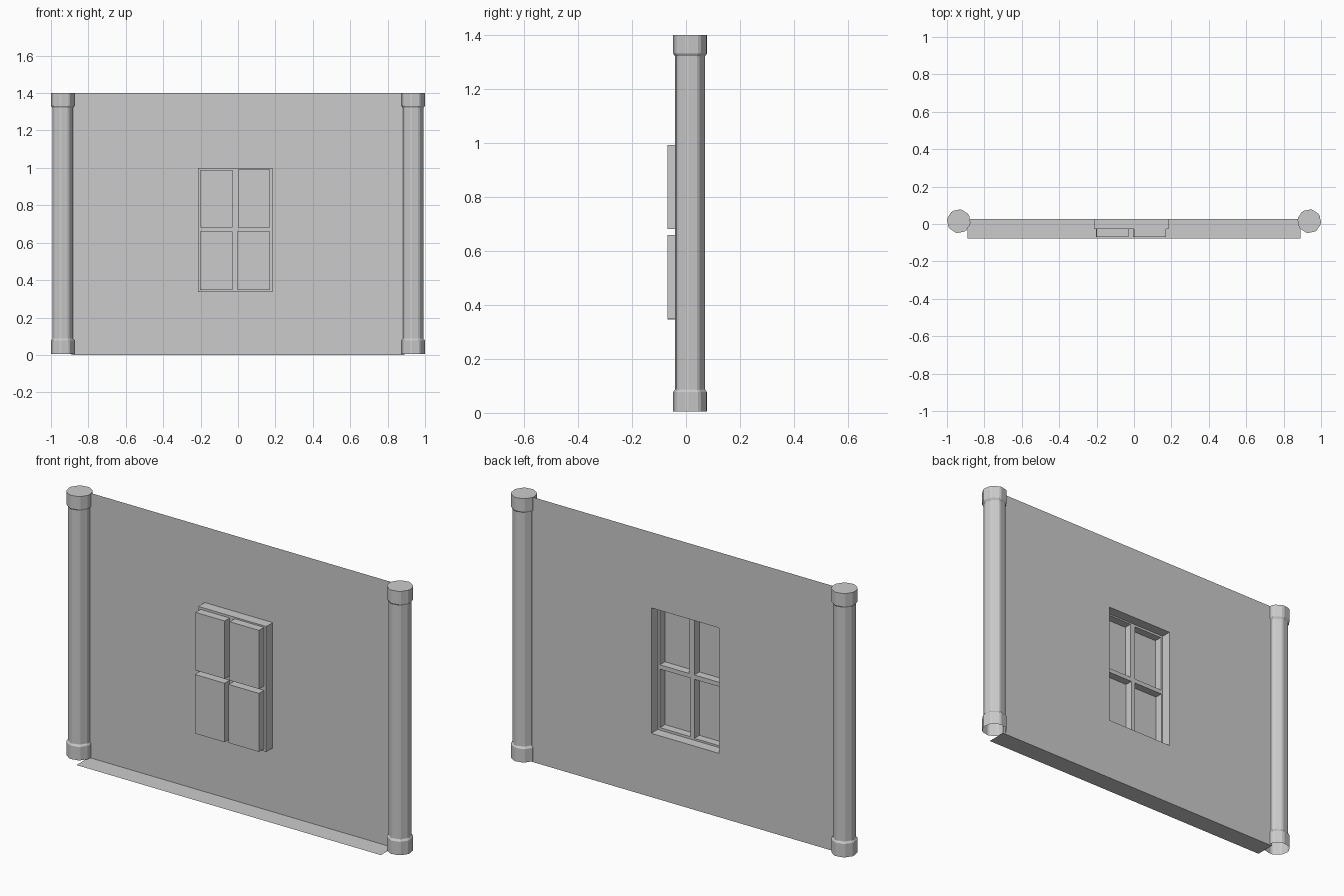
import bpy, bmesh, math

cube = bpy.data.objects.get("Cube")
if cube:
    bpy.data.objects.remove(cube, do_unlink=True)

stone = bpy.data.materials.new("plain_grey")
GREY = (0.6, 0.6, 0.6, 1)
stone.diffuse_color = GREY
stone.use_nodes = True
stone.node_tree.nodes["Principled BSDF"].inputs["Base Color"].default_value = GREY

WALL_Y, FRAME_Y, PANE_Y = 0.027, -0.027, -0.069
HEIGHT, HALF = 1.4, 0.89


def finish(name, bm):
    bmesh.ops.remove_doubles(bm, verts=bm.verts, dist=0.0001)
    mesh = bpy.data.meshes.new(name)
    bm.to_mesh(mesh)
    bm.free()
    mesh.materials.append(stone)
    ob = bpy.data.objects.new(name, mesh)
    bpy.context.collection.objects.link(ob)
    return ob


def quad(bm, *points):
    bm.faces.new([bm.verts.new(p) for p in points])


def sheet(bm, rect, y):
    """Upright rectangle facing the front."""
    x0, x1, z0, z1 = rect
    quad(bm, (x0, y, z0), (x1, y, z0), (x1, y, z1), (x0, y, z1))


def sides(bm, rect, front, back):
    """Four walls of a box open at front and back."""
    x0, x1, z0, z1 = rect
    ring = [(x0, z0), (x1, z0), (x1, z1), (x0, z1)]
    for i in range(4):
        (ax, az), (bx, bz) = ring[i], ring[(i + 1) % 4]
        quad(bm, (ax, back, az), (bx, back, bz), (bx, front, bz), (ax, front, az))


def sheet_with_holes(bm, outer, holes, y):
    """Split the rectangle along every hole edge and leave the holes out."""
    xs = sorted(set(outer[:2]).union(*[h[:2] for h in holes]))
    zs = sorted(set(outer[2:]).union(*[h[2:] for h in holes]))
    for x0, x1 in zip(xs, xs[1:]):
        for z0, z1 in zip(zs, zs[1:]):
            cx, cz = (x0 + x1) / 2, (z0 + z1) / 2
            if not any(h[0] < cx < h[1] and h[2] < cz < h[3] for h in holes):
                sheet(bm, (x0, x1, z0, z1), y)


# Wall sheet with the window opening
opening = (-0.213, 0.184, 0.337, 1.0)
bm = bmesh.new()
sheet_with_holes(bm, (-HALF, HALF, 0, HEIGHT), [opening], WALL_Y)
finish("wall", bm)

# Base ledge running along the front
bm = bmesh.new()
quad(bm, (-HALF, -0.078, 0), (HALF, -0.078, 0), (HALF, WALL_Y, 0), (-HALF, WALL_Y, 0))
finish("base_ledge", bm)

# Window frame and four panes pushed out from the wall
panes = [(-0.2, -0.03, 0.682, 0.988), (0, 0.171, 0.682, 0.992),
         (-0.204, -0.03, 0.347, 0.659), (-0.006, 0.171, 0.35, 0.659)]
bm = bmesh.new()
sides(bm, opening, FRAME_Y, WALL_Y)
sheet_with_holes(bm, opening, panes, FRAME_Y)
finish("window_frame", bm)
bm = bmesh.new()
for pane in panes:
    sides(bm, pane, PANE_Y, FRAME_Y)
    sheet(bm, pane, PANE_Y)
finish("window_panes", bm)


# Fluted columns with a collar at each end, open underneath
def column(name, x):
    flutes = 16
    profile = [(0.063, 0.006), (0.063, 0.077), (0.056, 0.087),
               (0.056, 1.322), (0.063, 1.332), (0.063, HEIGHT)]
    bm = bmesh.new()
    rings = []
    for radius, z in profile:
        ring = []
        for i in range(flutes * 2):
            a = math.tau * (i + 0.5) / (flutes * 2)
            r = radius * (1 if (i // 2) % 2 else 0.96)
            ring.append(bm.verts.new((x + r * math.cos(a), 0.015 + r * math.sin(a), z)))
        rings.append(ring)
    for low, high in zip(rings, rings[1:]):
        for i in range(len(low)):
            j = (i + 1) % len(low)
            bm.faces.new((low[i], low[j], high[j], high[i]))
    bm.faces.new(rings[-1])
    finish(name, bm)


column("left_column", 0.937)
column("right_column", -0.937)
